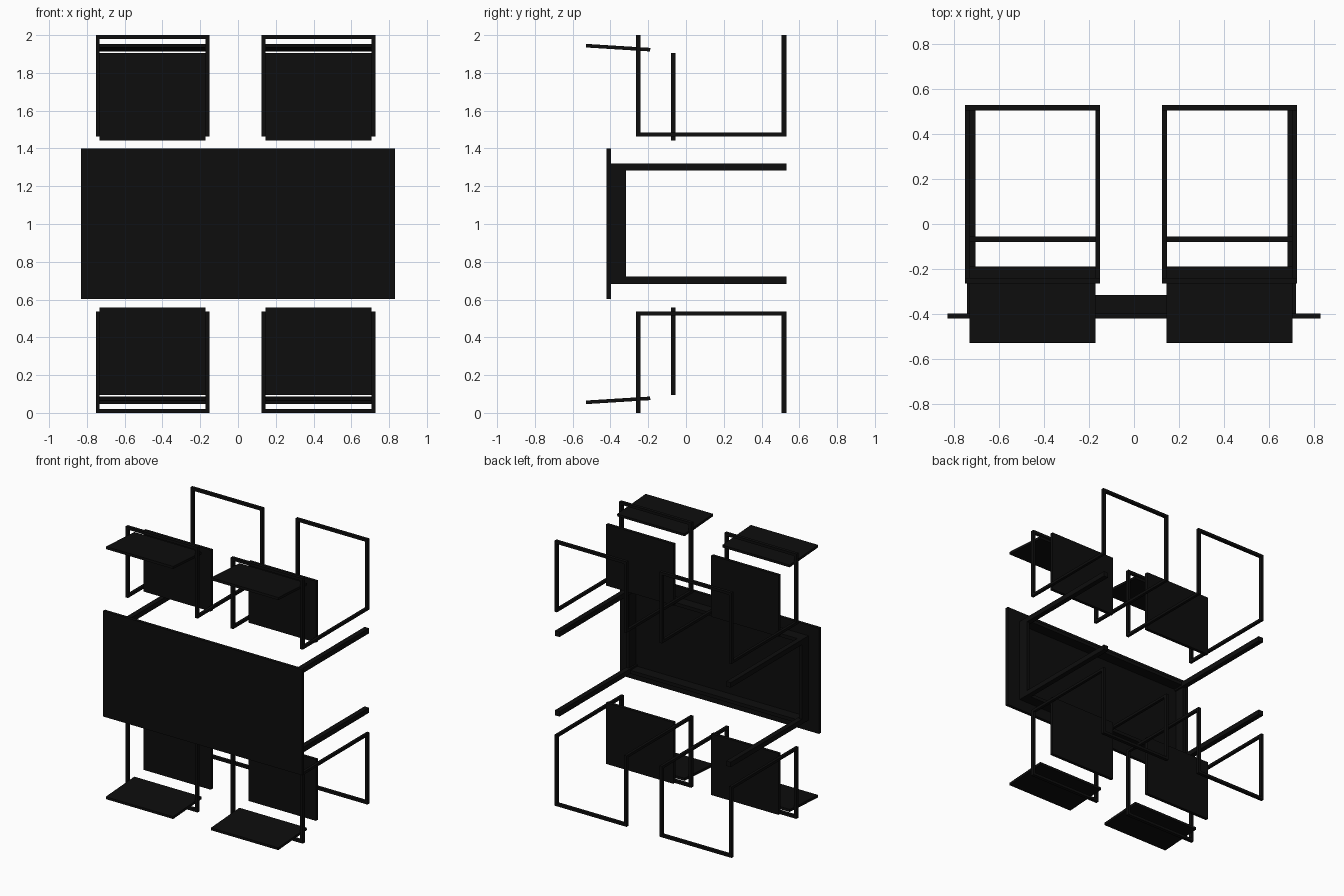
import bpy, bmesh, math
from mathutils import Matrix, Vector

if "Cube" in bpy.data.objects:
    bpy.data.objects.remove(bpy.data.objects["Cube"])

# single flat colour for the whole dining set
black = bpy.data.materials.new("black")
black.diffuse_color = (0.004, 0.004, 0.004, 1)
black.use_nodes = True
black.node_tree.nodes["Principled BSDF"].inputs["Base Color"].default_value = black.diffuse_color


def box(bm, x, y, z, tilt=0.0):
    """Add a box from (min, max) ranges, optionally tilted about x."""
    c = Vector(((x[0] + x[1]) / 2, (y[0] + y[1]) / 2, (z[0] + z[1]) / 2))
    s = (abs(x[1] - x[0]), abs(y[1] - y[0]), abs(z[1] - z[0]), 1)
    m = Matrix.Translation(c) @ Matrix.Rotation(tilt, 4, 'X') @ Matrix.Diagonal(s)
    bmesh.ops.create_cube(bm, size=1, matrix=m)


def part(name, boxes):
    bm = bmesh.new()
    for b in boxes:
        box(bm, *b)
    me = bpy.data.meshes.new(name)
    bm.to_mesh(me)
    bm.free()
    me.materials.append(black)
    ob = bpy.data.objects.new(name, me)
    bpy.context.collection.objects.link(ob)
    return ob


CX = -0.012            # centre of the legs and chairs
LEG = 0.038
X0, X1 = CX - 0.733, CX + 0.735
Z0, Z1 = 0.683, 1.321

# table lies on its side: top faces -y, legs run to +y
part("table_top", [((-0.832, 0.832), (-0.422, -0.398), (0.603, 1.4))])
part("table_legs", [(x, (-0.398, 0.531), z)
                    for x in ((X0, X0 + LEG), (X1 - LEG, X1))
                    for z in ((Z0, Z0 + LEG), (Z1 - LEG, Z1))])

# apron boards between the legs
T = 0.025
A = (-0.398, -0.317)
part("table_apron",
     [((X0 + LEG, X1 - LEG), A, z) for z in ((Z0, Z0 + T), (Z1 - T, Z1))] +
     [(x, A, (Z0 + LEG, Z1 - LEG)) for x in ((X0, X0 + T), (X1 - T, X1))])


def chair(label, cx, top):
    """Chair facing the table; heights are given for the upper row and mirrored for the lower."""
    def zr(a, b):
        return (a, b) if top else (2 - b, 2 - a)
    W, B = 0.301, 0.021            # half width and bar thickness
    posts = ((-0.266, -0.241), (0.506, 0.531))
    bars = []
    for s in (-1, 1):
        x = tuple(sorted((cx + s * W, cx + s * (W - B))))
        bars += [(x, y, zr(1.484, 2.0)) for y in posts]      # uprights
        bars.append((x, (-0.266, 0.531), zr(1.464, 1.484)))  # side rail
    bars += [((cx - W + B, cx + W - B), y, zr(1.98, 2.0)) for y in posts]
    part("chair_frame_" + label, bars)
    sx = (cx - 0.281, cx + 0.281)
    part("seat_" + label, [(sx, (-0.08, -0.056), zr(1.442, 1.904))])
    part("backrest_" + label, [(sx, (-0.53, -0.189), zr(1.924, 1.943),
                                -0.062 if top else 0.062)])


for side, cx in (("left", CX - 0.44), ("right", CX + 0.438)):
    for row, top in (("upper", True), ("lower", False)):
        chair(side + "_" + row, cx, top)
